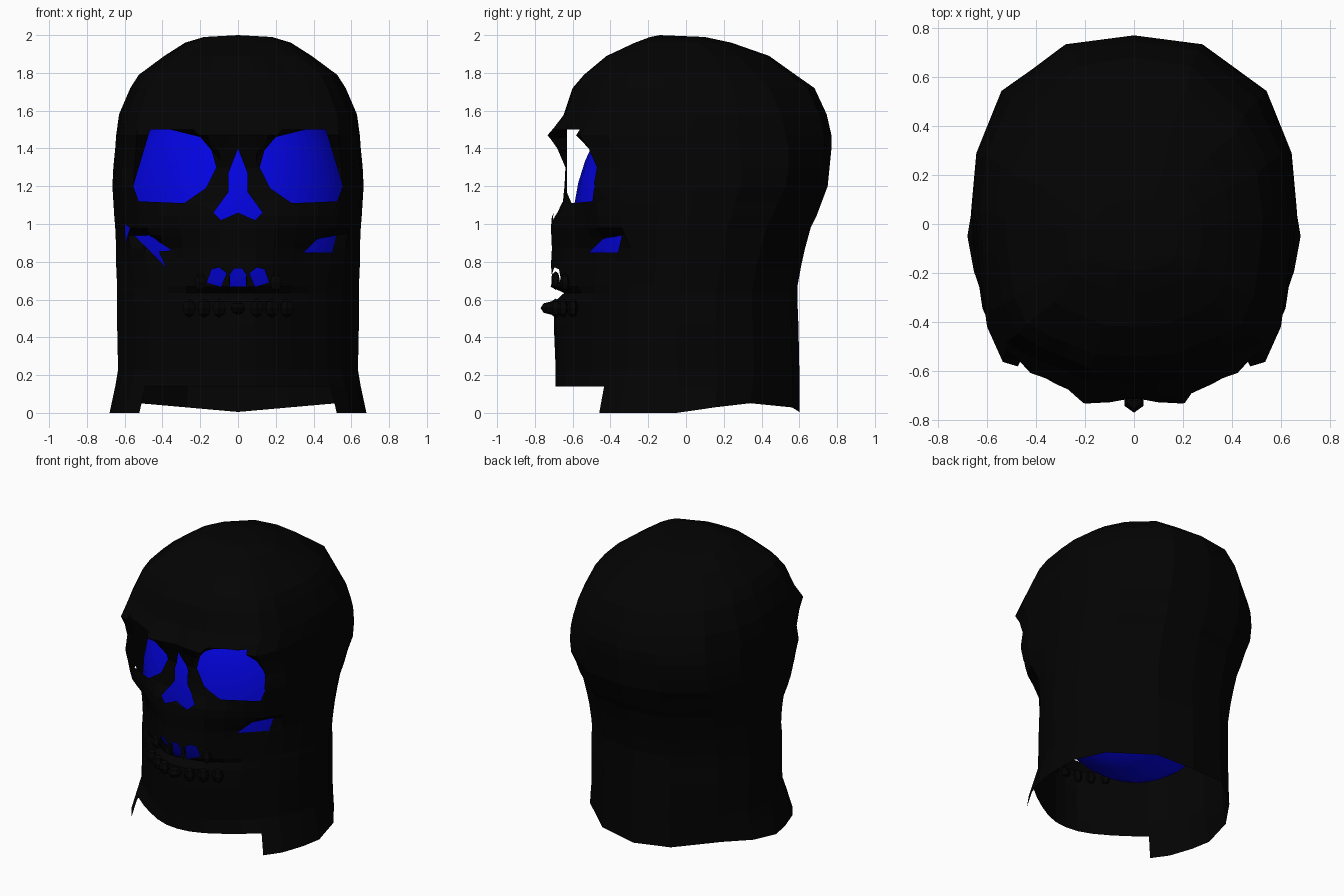
import bpy, bmesh, math
from mathutils import Vector

if "Cube" in bpy.data.objects:
    bpy.data.objects.remove(bpy.data.objects["Cube"])


def material(name, rgb):
    m = bpy.data.materials.new(name)
    m.diffuse_color = (*rgb, 1)
    m.use_nodes = True
    m.node_tree.nodes["Principled BSDF"].inputs["Base Color"].default_value = m.diffuse_color
    return m


BLACK = material("matte black", (0.001, 0.001, 0.001))
BLUE = material("bright blue", (0.001, 0.001, 0.75))


def add_object(name, bm, mat, smooth=False):
    me = bpy.data.meshes.new(name)
    bm.to_mesh(me)
    bm.free()
    me.materials.append(mat)
    for p in me.polygons:
        p.use_smooth = smooth
    ob = bpy.data.objects.new(name, me)
    bpy.context.collection.objects.link(ob)
    return ob


# Half cross-sections, front to back, in units of half width and half depth
FULL = [(0, -1), (.15, -.995), (.31, -.985), (.5, -.91), (.66, -.85), (.83, -.76),
        (.93, -.57), (.98, -.25), (1, 0), (.97, .34), (.82, .69), (.43, .95), (0, 1)]
ROUND = [(0, -1), (.14, -.98), (.28, -.91), (.43, -.81), (.58, -.69), (.73, -.55),
         (.85, -.40), (.95, -.2), (1, 0), (.95, .32), (.77, .60), (.40, .94), (0, 1)]


def section(front, back):
    """Blend of the full and round sections, mirrored to a closed loop."""
    half = []
    for i, (a, b) in enumerate(zip(FULL, ROUND)):
        t = front if i < 8 else back
        half.append((a[0] + (b[0] - a[0]) * t, a[1] + (b[1] - a[1]) * t))
    return half + [(-x, y) for x, y in half[-2:0:-1]]


# Rings: height, half width, front y, back y, front roundness, back roundness
RINGS = [(0, .68, -.70, .60, .62, 1), (.14, .65, -.69, .60, .75, .8),
         (.23, .635, -.69, .60, .9, .7), (.47, .64, -.70, .595, 1, .7),
         (.59, .64, -.695, .59, 1, .7), (.635, .64, -.695, .59, 1, .7),
         (.67, .64, -.67, .59, .95, .7), (.78, .645, -.66, .61, .8, .7),
         (.87, .645, -.655, .63, .6, .6), (.98, .65, -.66, .66, .3, .5),
         (1.04, .655, -.655, .69, .2, .4), (1.12, .66, -.655, .72, .1, .3),
         (1.2, .665, -.645, .75, 0, .1), (1.3, .66, -.64, .76, 0, 0),
         (1.4, .65, -.69, .77, 0, 0), (1.47, .645, -.745, .77, 0, .1),
         (1.58, .63, -.65, .745, 0, .4), (1.72, .57, -.60, .68, 0, .7),
         (1.79, .525, -.54, .58, 0, .7), (1.89, .39, -.42, .44, 0, .7),
         (1.96, .28, -.27, .24, 0, .6), (1.99, .18, -.19, .10, 0, .5)]


def sculpt(p):
    """Hollow cheeks, brow dip, raised upper jaw and mouth slot."""
    x, y, z = p
    if y < -.2:
        y += .04 * math.exp(-((abs(x) - .46) / .13) ** 2 - ((z - .86) / .1) ** 2)
        y += .035 * math.exp(-(x / .1) ** 2 - ((z - 1.47) / .07) ** 2)
        y += .05 * math.exp(-(x / .3) ** 2 - ((z - .635) / .02) ** 2)
        if .65 < z < 1.05:
            y -= .055 * math.exp(-(x / .28) ** 2)
    return x, y, z


def inside(x, z, poly):
    hit = False
    for (ax, az), (bx, bz) in zip(poly, poly[1:] + poly[:1]):
        if (az > z) != (bz > z) and x < (bx - ax) * (z - az) / (bz - az) + ax:
            hit = not hit
    return hit


def cut_hole(bm, poly):
    """Cut a polygon drawn in x and z out of the front of the shell."""
    x0, x1 = min(p[0] for p in poly), max(p[0] for p in poly)
    z0, z1 = min(p[1] for p in poly), max(p[1] for p in poly)

    def nearby():
        return [f for f in bm.faces if f.calc_center_median().y < -.15
                and max(v.co.x for v in f.verts) > x0 and min(v.co.x for v in f.verts) < x1
                and max(v.co.z for v in f.verts) > z0 and min(v.co.z for v in f.verts) < z1]

    for (ax, az), (bx, bz) in zip(poly, poly[1:] + poly[:1]):
        fs = nearby()
        geom = fs + list({e for f in fs for e in f.edges}) + list({v for f in fs for v in f.verts})
        bmesh.ops.bisect_plane(bm, geom=geom, dist=1e-5, plane_co=(ax, 0, az),
                               plane_no=Vector((bz - az, 0, ax - bx)).normalized())
    doomed = []
    for f in nearby():
        c = f.calc_center_median()
        if inside(c.x, c.z, poly):
            doomed.append(f)
    bmesh.ops.delete(bm, geom=doomed, context='FACES')


def flip(poly):
    return [(-x, z) for x, z in poly]


# Skull shell: lofted rings with a crown cap
bm = bmesh.new()
rows = []
for i, (z, w, yf, yb, tf, tb) in enumerate(RINGS):
    mid, depth = (yf + yb) / 2, (yb - yf) / 2
    row = []
    for sx, sy in section(tf, tb):
        zz = z
        if i == 0 and sy > .2:      # wavy back rim of the neck
            zz = .005 + .06 * abs(sx) if sy > .5 else .03
        row.append(bm.verts.new(sculpt((sx * w, mid + sy * depth, zz))))
    rows.append(row)
n = len(rows[0])
for a, b in zip(rows, rows[1:]):
    for i in range(n):
        j = (i + 1) % n
        # the lowest band leaves the front open under the chin
        if a is rows[0] and min(a[i].co.y, a[j].co.y) < -.49:
            continue
        bm.faces.new((a[i], a[j], b[j], b[i]))
top = bm.verts.new((0, -.14, 2))
for i in range(n):
    bm.faces.new((rows[-1][i], rows[-1][(i + 1) % n], top))
bmesh.ops.delete(bm, geom=[v for v in bm.verts if not v.link_faces], context='VERTS')

# Openings: eyes, nose, tooth gaps and cheeks
EYE = [(.2, 1.46), (.36, 1.5), (.465, 1.5), (.555, 1.2), (.525, 1.12),
       (.285, 1.11), (.17, 1.19), (.115, 1.3), (.14, 1.39)]
NOSE = [(0, 1.4), (.05, 1.27), (.05, 1.17), (.13, 1.06), (.09, 1.02), (0, 1.06),
        (-.09, 1.02), (-.13, 1.06), (-.05, 1.17), (-.05, 1.27)]
GAP = [(.06, .74), (.1, .77), (.14, .76), (.165, .69), (.09, .667)]
MID_GAP = [(-.045, .67), (.045, .67), (.045, .73), (.02, .765), (-.02, .765), (-.045, .73)]
CHEEK = [(.35, .85), (.5, .85), (.52, .94), (.42, .92)]
LEFT_CHEEK = [(-.55, .94), (-.47, .94), (-.35, .86), (-.42, .855), (-.38, .77)]
LEFT_SLIT = [(-.6, 1.0), (-.572, .98), (-.595, .9)]
for hole in (EYE, flip(EYE), NOSE, GAP, flip(GAP), MID_GAP, CHEEK, LEFT_CHEEK, LEFT_SLIT):
    cut_hole(bm, hole)

# Set the rims of the eye sockets and cheek openings back
for v in bm.verts:
    if not v.is_boundary:
        continue
    x, z = abs(v.co.x), v.co.z
    if 1.105 < z < 1.51 and x > .1:
        v.co.y = max(v.co.y, -.63)
        if x > .45:
            v.co.y += .045 if 1.25 < z < 1.45 else .02 if z > 1.45 else -.01
    elif .76 < z < .95 and .33 < x < .56:
        v.co.y = max(v.co.y, x - .86)
bmesh.ops.recalc_face_normals(bm, faces=bm.faces)
add_object("skull_shell", bm, BLACK)

# Inner core seen through the openings, taller above its middle
bm = bmesh.new()
bmesh.ops.create_uvsphere(bm, u_segments=32, v_segments=20, radius=1)
for v in bm.verts:
    x, y, z = v.co
    v.co = Vector((x * .63, y * .6, z * (.8 if z > 0 else .72) + .97))
add_object("inner_core", bm, BLUE, True)


# Teeth: low-poly pegs along the jaws
def tooth(name, x, y, z, sx, sy, sz):
    t = bmesh.new()
    bmesh.ops.create_uvsphere(t, u_segments=6, v_segments=4, radius=1)
    for v in t.verts:
        v.co = Vector((x + v.co.x * sx, y + v.co.y * sy, z + v.co.z * sz))
    add_object(name, t, BLACK)


tooth("lower_front_tooth", 0, -.715, .555, .045, .055, .035)
for side in (-1, 1):
    for x, y in ((.1, -.69), (.18, -.65), (.26, -.60)):
        tooth("lower_tooth", side * x, y, .555, .04, .032, .05)
    tooth("upper_tooth", side * .052, -.69, .70, .012, .022, .05)
    tooth("upper_side_tooth", side * .2, -.64, .69, .035, .03, .05)
